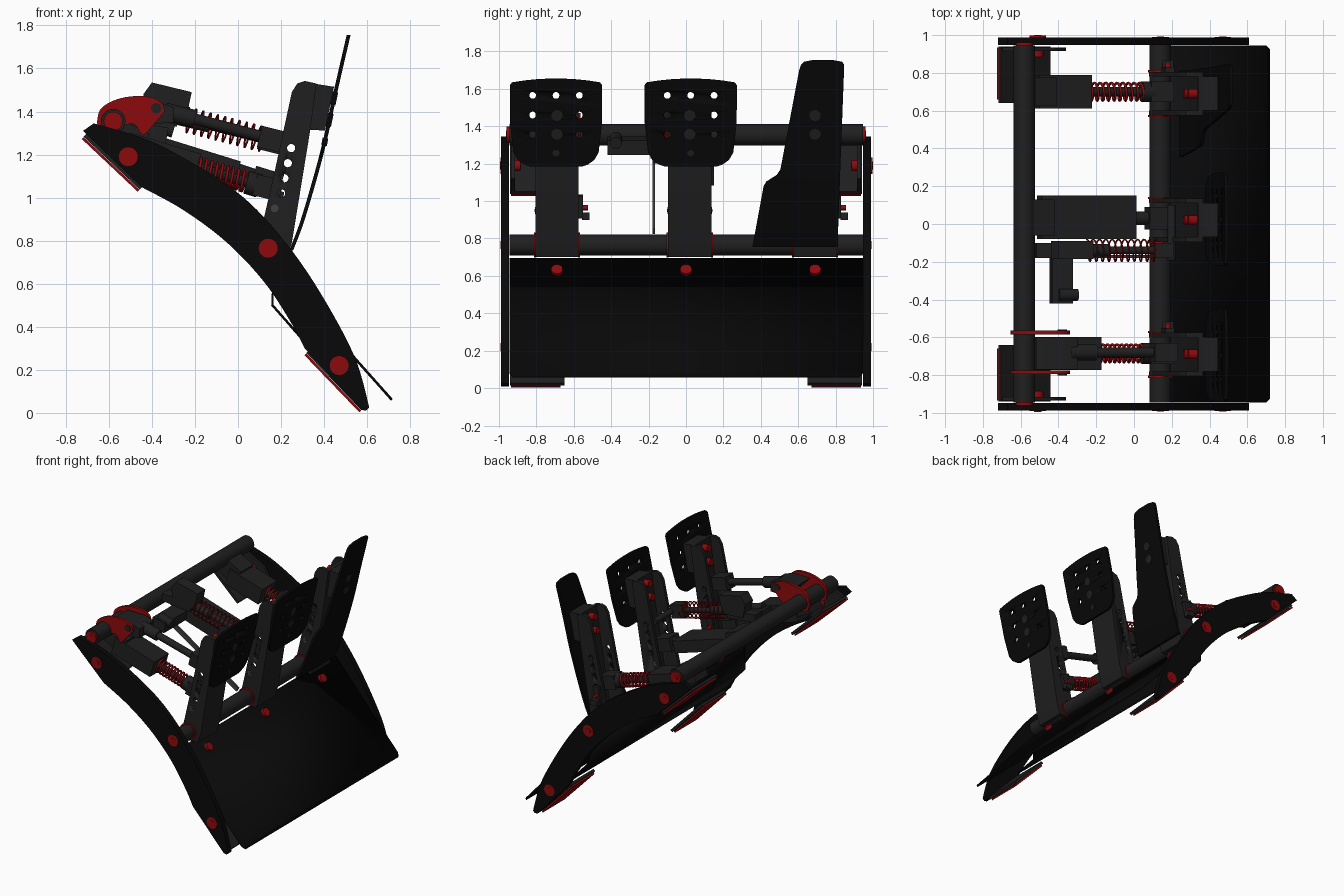
import bpy, bmesh, math
from mathutils import Vector

if "Cube" in bpy.data.objects:
    bpy.data.objects.remove(bpy.data.objects["Cube"])


def mat(name, c):
    m = bpy.data.materials.new(name)
    m.diffuse_color = (*c, 1)
    m.use_nodes = True
    m.node_tree.nodes["Principled BSDF"].inputs["Base Color"].default_value = m.diffuse_color
    return m


BLACK = mat("black", (0.0025, 0.0025, 0.0025))
DARK = mat("dark_grey", (0.014, 0.014, 0.014))
RED = mat("red", (0.27, 0.003, 0.004))
STEEL = mat("steel", (0.05, 0.05, 0.05))


def finish(name, bm, m):
    bmesh.ops.recalc_face_normals(bm, faces=bm.faces)
    me = bpy.data.meshes.new(name)
    bm.to_mesh(me)
    bm.free()
    me.materials.append(m)
    me.shade_smooth()
    me.set_sharp_from_angle(angle=math.radians(30))
    ob = bpy.data.objects.new(name, me)
    bpy.context.collection.objects.link(ob)
    return ob


def prism(name, pts, y0, y1, m):
    """x/z profile extruded along y"""
    bm = bmesh.new()
    f = bm.faces.new([bm.verts.new((x, y0, z)) for x, z in pts])
    r = bmesh.ops.extrude_face_region(bm, geom=[f])
    bmesh.ops.translate(bm, vec=(0, y1 - y0, 0),
                        verts=[v for v in r["geom"] if isinstance(v, bmesh.types.BMVert)])
    # close the start cap when the extrusion consumed it
    bmesh.ops.holes_fill(bm, edges=[e for e in bm.edges if e.is_boundary], sides=0)
    return finish(name, bm, m)


def bar(name, a, b, h, y0, y1, m):
    """box whose centre line runs a to b in x/z"""
    a, b = Vector(a), Vector(b)
    d = (b - a).normalized()
    n = Vector((-d.y, d.x)) * h / 2
    return prism(name, [a + n, b + n, b - n, a - n], y0, y1, m)


def cyl(name, p, q, r, m, seg=28):
    p, q = Vector(p), Vector(q)
    bm = bmesh.new()
    bmesh.ops.create_cone(bm, cap_ends=True, segments=seg, radius1=r, radius2=r, depth=(q - p).length)
    rot = Vector((0, 0, 1)).rotation_difference((q - p).normalized()).to_matrix()
    for v in bm.verts:
        v.co = rot @ v.co + (p + q) / 2
    return finish(name, bm, m)


def drill(ob, holes, axis, r):
    """cut round holes through ob along the axis vector"""
    for h in holes:
        h, ax = Vector(h), Vector(axis)
        c = cyl("hole_cutter", h - ax, h + ax, r, DARK, 18)
        c.hide_render = True
        c.hide_set(True)
        mod = ob.modifiers.new("hole", "BOOLEAN")
        mod.object, mod.operation, mod.solver = c, "DIFFERENCE", "EXACT"


def spring(name, p, q, r, wire, turns, m):
    p, q = Vector(p), Vector(q)
    d = (q - p).normalized()
    u = Vector((0, 1, 0))
    w = d.cross(u)
    cu = bpy.data.curves.new(name, "CURVE")
    cu.dimensions, cu.bevel_depth, cu.bevel_resolution = "3D", wire, 1
    sp = cu.splines.new("POLY")
    n = turns * 18
    sp.points.add(n)
    for i in range(n + 1):
        a = 2 * math.pi * i / 18
        sp.points[i].co = (*(p.lerp(q, i / n) + r * (u * math.cos(a) + w * math.sin(a))), 1)
    cu.materials.append(m)
    bpy.context.collection.objects.link(bpy.data.objects.new(name, cu))


def smooth(pts, n=5):
    """Catmull-Rom through the points"""
    out, P = [], [Vector(p) for p in pts]
    for i in range(len(P) - 1):
        a, b, c, d = P[max(i - 1, 0)], P[i], P[i + 1], P[min(i + 2, len(P) - 1)]
        for k in range(n):
            t = k / n
            out.append(0.5 * (2 * b + (c - a) * t + (2 * a - 5 * b + 4 * c - d) * t * t
                              + (3 * b - a - 3 * c + d) * t ** 3))
    return out + [P[-1]]


def bolt(name, x, z, y, s, r=0.044, h=0.02, m=RED):
    """bolt head with a small hexagon, facing s along y"""
    cyl(name, (x, y, z), (x, y + s * h, z), r, m)
    cyl(name + "_socket", (x, y, z), (x, y + s * (h + 0.003), z), r * 0.5, m, 6)


# side plates, bolts and feet, mirrored in y
upper = smooth([(0.61, 0.025), (0.55, 0.24), (0.44, 0.46), (0.29, 0.70), (0.12, 0.91),
                (-0.05, 1.06), (-0.28, 1.2), (-0.45, 1.28), (-0.67, 1.345)])
lower = smooth([(-0.45, 1.05), (-0.25, 0.94), (-0.05, 0.79), (0.12, 0.61), (0.24, 0.43), (0.31, 0.3)])
side = upper + [(-0.72, 1.31)] + lower + [(0.57, 0.015), (0.595, 0.01)]
for s, tag in ((-1, "near"), (1, "far")):
    prism(f"side_plate_{tag}", side, s * 0.947, s * 0.988, BLACK)
    bolt(f"rear_bolt_{tag}", -0.51, 1.19, s * 0.977, s, h=0.02 if s > 0 else 0.014)
    bolt(f"pivot_bolt_{tag}", 0.14, 0.765, s * 0.972, s, h=0.018)
    bolt(f"heel_bolt_{tag}", 0.47, 0.22, s * 0.972, s, h=0.018)
    bolt(f"tube_bolt_{tag}", -0.58, 1.355, s * 0.94, s)
    for n, a, b, yi in (("rear", (-0.71, 1.29), (-0.45, 1.045), 0.64), ("heel", (0.325, 0.285), (0.58, 0.02), 0.65)):
        foot = bar(f"{n}_foot_{tag}", a, b, 0.02, s * yi, s * 0.94, DARK)
        off = Vector((-0.012, -0.013))
        bar(f"{n}_foot_pad_{tag}", Vector(a) + off, Vector(b) + off, 0.012, s * (yi + 0.02), s * 0.935, RED)
    prism(f"rear_foot_flange_{tag}", [(-0.70, 1.29), (-0.45, 1.05), (-0.36, 1.12), (-0.42, 1.22), (-0.62, 1.33)],
          s * 0.915, s * 0.935, DARK)
    bolt(f"rear_inner_bolt_{tag}", -0.51, 1.19, s * 0.915, -s, 0.03, 0.03)

# cross tubes
cyl("rear_tube", (-0.58, -0.945, 1.355), (-0.58, 0.945, 1.355), 0.057, DARK)
cyl("pivot_tube", (0.14, -0.945, 0.765), (0.14, 0.965, 0.765), 0.057, DARK)

# heel plate folded down at its top edge
bm = bmesh.new()
prof = [((0.715, 0.06), 0.925), ((0.695, 0.083), 0.945), ((0.555, 0.24), 0.945), ((0.165, 0.69), 0.945),
        ((0.16, 0.50), 0.945), ((0.31, 0.33), 0.945)]
rows = [[bm.verts.new((x, y, z)) for y in (-w, w)] for (x, z), w in prof]
for a, b in zip(rows, rows[1:]):
    bm.faces.new((a[0], a[1], b[1], b[0]))
heel = finish("heel_plate", bm, BLACK)
mod = heel.modifiers.new("thickness", "SOLIDIFY")
mod.thickness, mod.offset = 0.012, 0
for y in (-0.69, 0, 0.69):
    cyl("heel_plate_bolt", (0.20, y, 0.603), (0.245, y, 0.637), 0.031, RED)

# pedal arms: open channels with drilled cheeks
back = [(0.08, 0.74), (0.11, 0.86), (0.17, 1.12), (0.235, 1.42), (0.25, 1.49), (0.275, 1.53), (0.31, 1.542)]
front = [(0.365, 1.53), (0.335, 1.31), (0.25, 0.79), (0.22, 0.70), (0.12, 0.70)]
for label, yc in (("clutch", -0.69), ("brake", 0.02), ("throttle", 0.69)):
    for s in (-1, 1):
        cheek = prism(f"{label}_arm_cheek", back + front, yc + s * 0.09, yc + s * 0.115, DARK)
        drill(cheek, [(0.185 + 0.0155 * i, yc + s * 0.1, 0.95 + 0.07 * i) for i in range(1, 5)], (0, 0.1, 0), 0.019)
        bolt(f"{label}_arm_stop", 0.17, 0.95, yc + s * 0.112, s, 0.018, 0.006, STEEL)
        cyl(f"{label}_collar", (0.14, yc + s * 0.113, 0.765), (0.14, yc + s * 0.124, 0.765), 0.066, RED)
    prism(f"{label}_arm_web", [(0.365, 1.53), (0.335, 1.31), (0.25, 0.79), (0.22, 0.70), (0.195, 0.70), (0.225, 0.79),
                               (0.31, 1.31), (0.34, 1.535)], yc - 0.09, yc + 0.09, DARK)
    prism(f"{label}_face_mount", [(0.35, 1.53), (0.446, 1.515), (0.404, 1.312), (0.325, 1.315)], yc - 0.09, yc + 0.09, DARK)
    for z in (1.36, 1.46):
        x = 0.425 + (z - 1.36) * 0.21
        cyl(f"{label}_face_bolt", (x - 0.02, yc, z + 0.005), (x + 0.013, yc, z - 0.002), 0.03, DARK)
        cyl(f"{label}_face_nut", (x - 0.16, yc, z + 0.03), (x - 0.08, yc, z + 0.015), 0.026, RED)

# curved pedal faces
CURVE = [(0.75, 0.245), (0.88, 0.295), (1.08, 0.355), (1.27, 0.405), (1.5, 0.455), (1.76, 0.515)]
XS = [tuple(p) for p in smooth(CURVE)]


def lerp(tab, z, k):
    for a, b in zip(tab, tab[1:]):
        if z <= b[0]:
            break
    t = (z - a[0]) / (b[0] - a[0])
    return a[k] + (b[k] - a[k]) * t


def face(name, yc, tab):
    """closed curved slab from rows of (z, left, right)"""
    zs = sorted({r[0] for r in tab} | {r[0] for r in XS if tab[0][0] + 0.005 < r[0] < tab[-1][0] - 0.005})
    bm = bmesh.new()
    rows = [[bm.verts.new((lerp(XS, z, 1) + dx, yc + lerp(tab, z, k), z))
             for k, dx in ((1, -0.009), (2, -0.009), (2, 0.009), (1, 0.009))] for z in zs]
    for a, b in zip(rows, rows[1:]):
        for i in range(4):
            j = (i + 1) % 4
            bm.faces.new((a[i], a[j], b[j], b[i]))
    bm.faces.new(rows[0])
    bm.faces.new(rows[-1])
    return finish(name, bm, BLACK)


half = [(1.185, 0.14), (1.195, 0.17), (1.22, 0.205), (1.26, 0.228), (1.42, 0.246), (1.62, 0.247), (1.635, 0.235),
        (1.645, 0.17), (1.652, 0.10), (1.655, 0.04)]
for label, yc in (("clutch", -0.695), ("brake", 0.025)):
    f = face(f"{label}_pedal_face", yc, [(z, -w, w) for z, w in half])
    holes = [(lerp(XS, z, 1), yc + y, z) for z in (1.355, 1.46, 1.565) for y in (-0.125, 0, 0.125)
             if y or z > 1.5]
    drill(f, holes, (0.06, 0, 0), 0.018)
    cyl(f"{label}_lower_stud", (0.39, yc, 1.262), (0.416, yc, 1.257), 0.018, DARK)
face("throttle_pedal_face", 0, [(0.755, 0.355, 0.81), (1.08, 0.415, 0.822), (1.105, 0.43, 0.823), (1.14, 0.485, 0.824),
                                (1.17, 0.505, 0.825), (1.7, 0.605, 0.845), (1.73, 0.615, 0.845),
                                (1.745, 0.63, 0.835), (1.755, 0.68, 0.78)])

# lower dampers: clutch and throttle springs, brake load body
for label, y, x0 in (("clutch", -0.685, -0.19), ("throttle", 0.70, -0.24)):
    z0 = 1.06 - 0.3 * (x0 - 0.08)
    bar(f"{label}_damper_body", (-0.52, z0 - 0.3 * (-0.52 - x0)), (x0, z0), 0.13, y - 0.088, y + 0.088, DARK)
    cyl(f"{label}_damper_rod", (x0, y, z0), (0.18, y, 1.03), 0.024, DARK)
    spring(f"{label}_damper_spring", (x0, y, z0), (0.06, y, 1.066), 0.047, 0.007, 10, RED)
    cyl(f"{label}_spring_seat", (0.04, y, 1.072), (0.1, y, 1.054), 0.055, DARK)
    bar(f"{label}_damper_clevis", (0.08, 1.06), (0.20, 1.03), 0.1, y - 0.055, y + 0.055, DARK)
    bar(f"{label}_damper_clamp", (-0.60, 1.32), (-0.44, 1.24), 0.13, y - 0.075, y + 0.075, DARK)
bar("brake_load_body", (-0.5, 1.28), (0.0, 1.125), 0.09, -0.08, 0.15, DARK)
bar("brake_body_clamp", (-0.59, 1.355), (-0.44, 1.29), 0.1, -0.06, 0.13, DARK)
cyl("brake_load_rod", (-0.02, 0.03, 1.13), (0.19, 0.03, 1.06), 0.035, DARK)
bar("brake_load_clevis", (0.07, 1.10), (0.2, 1.06), 0.1, -0.03, 0.09, DARK)

# brake upper spring beside the arm, with its end block
prism("brake_spring_block", [(-0.44, 1.48), (-0.40, 1.535), (-0.215, 1.49), (-0.23, 1.42), (-0.26, 1.36), (-0.42, 1.37)],
      -0.185, -0.09, DARK)
cyl("brake_spring_barrel", (-0.4, -0.14, 1.40), (-0.13, -0.14, 1.335), 0.033, DARK)
cyl("brake_spring_rod", (-0.2, -0.14, 1.352), (0.2, -0.14, 1.25), 0.02, DARK)
spring("brake_spring", (-0.25, -0.14, 1.365), (0.12, -0.14, 1.27), 0.058, 0.0045, 11, RED)
bar("brake_spring_bracket", (-0.52, 1.385), (-0.28, 1.36), 0.06, -0.18, -0.1, DARK)
bar("brake_spring_clevis", (0.1, 1.275), (0.2, 1.25), 0.1, -0.18, -0.1, DARK)
cyl("brake_spring_pin", (0.2, -0.19, 1.25), (0.2, 0.1, 1.25), 0.022, DARK)
bar("brake_strut", (-0.53, 1.26), (0.12, 0.84), 0.035, -0.18, -0.165, STEEL)
bar("sensor_box", (-0.44, 1.305), (-0.33, 1.285), 0.08, -0.42, -0.15, DARK)
cyl("sensor_plug", (-0.4, -0.375, 1.34), (-0.3, -0.375, 1.31), 0.032, DARK)

# clutch upper linkage between red cam plates
cam = smooth([(-0.655, 1.35), (-0.64, 1.41), (-0.58, 1.45), (-0.5, 1.47), (-0.41, 1.468), (-0.355, 1.44), (-0.34, 1.40)], 4) \
    + smooth([(-0.43, 1.295), (-0.45, 1.295), (-0.48, 1.34), (-0.53, 1.335), (-0.55, 1.305), (-0.6, 1.285), (-0.645, 1.31)], 4)
for s in (-1, 1):
    y = -0.68 + s * 0.105
    prism("clutch_cam_plate", cam, y - 0.01, y + 0.01, RED)
    bolt("clutch_cam_bolt", -0.58, 1.355, y, s, 0.042, 0.016)
    cyl("clutch_cam_pin", (-0.38, y, 1.415), (-0.38, y + s * 0.016, 1.415), 0.024, DARK)
prism("clutch_link_body", [(-0.52, 1.445), (-0.37, 1.445), (-0.30, 1.42), (-0.30, 1.35), (-0.42, 1.34)],
      -0.77, -0.60, DARK)
cyl("clutch_link_barrel", (-0.34, -0.68, 1.40), (-0.2, -0.68, 1.365), 0.042, DARK)
cyl("clutch_link_rod", (-0.2, -0.68, 1.365), (0.2, -0.68, 1.26), 0.026, DARK)
bar("clutch_link_clevis", (0.1, 1.285), (0.22, 1.255), 0.1, -0.73, -0.63, DARK)

# small position sensors beside the outer arms
for label, y in (("clutch", -0.575), ("throttle", 0.805)):
    bar(f"{label}_sensor_plate", (0.17, 0.91), (0.19, 1.03), 0.05, y, y + 0.025, DARK)
    cyl(f"{label}_sensor_bolt", (0.18, y, 0.965), (0.18, y + 0.05, 0.965), 0.014, RED)
    bar(f"{label}_sensor_arm", (0.15, 0.92), (0.21, 0.92), 0.04, y + 0.02, y + 0.06, DARK)
